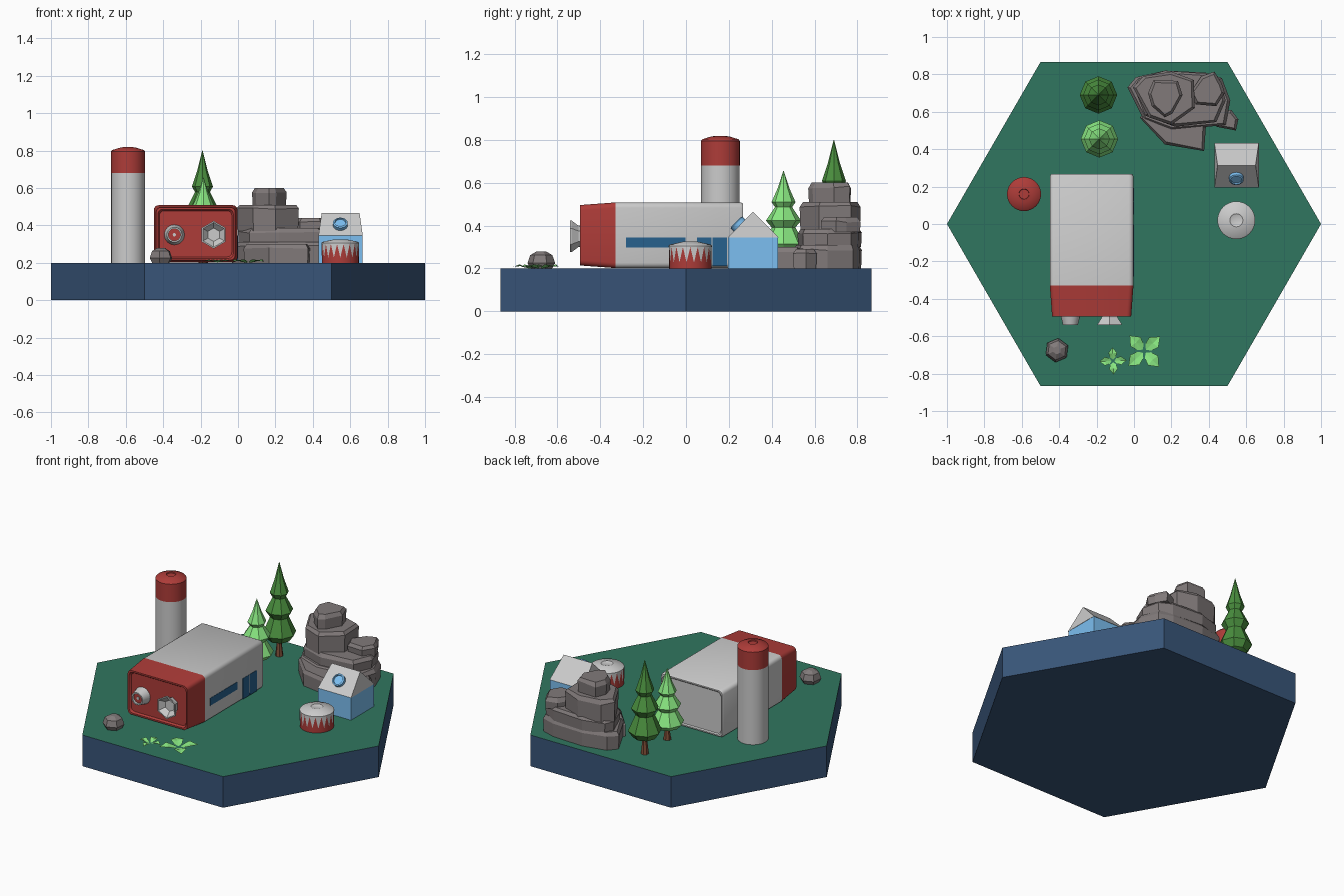
import bpy, bmesh, math, random
from mathutils import Vector

if "Cube" in bpy.data.objects:
    bpy.data.objects.remove(bpy.data.objects["Cube"])
random.seed(4)


def mat(name, r, g, b):
    m = bpy.data.materials.new(name)
    m.diffuse_color = (r, g, b, 1)
    m.use_nodes = True
    m.node_tree.nodes["Principled BSDF"].inputs["Base Color"].default_value = m.diffuse_color
    return m


NAVY = mat("navy", .04, .09, .19)
LAWN = mat("lawn", .03, .18, .115)
RED = mat("red", .42, .045, .04)
LIME = mat("lime", .25, .8, .22)
PINE = mat("pine", .07, .28, .05)
ROCK = mat("rock", .22, .195, .195)
SKY = mat("sky_blue", .2, .52, .88)
GLASS = mat("glass", .02, .12, .27)
BARK = mat("bark", .22, .08, .04)


def finish(name, bm, m=None, loc=(0, 0, 0), rot=(0, 0, 0), smooth=False):
    bmesh.ops.remove_doubles(bm, verts=bm.verts, dist=1e-5)
    bmesh.ops.recalc_face_normals(bm, faces=bm.faces)
    me = bpy.data.meshes.new(name)
    bm.to_mesh(me)
    bm.free()
    ob = bpy.data.objects.new(name, me)
    bpy.context.collection.objects.link(ob)
    ob.location, ob.rotation_euler = loc, rot
    if m:
        me.materials.append(m)
    if smooth:
        bpy.ops.object.select_all(action='DESELECT')
        ob.select_set(True)
        bpy.context.view_layer.objects.active = ob
        bpy.ops.object.shade_smooth_by_angle(angle=math.radians(35))
    return ob


def loft(name, rings, m=None, **kw):
    """Skin a stack of equal rings and cap both ends."""
    bm = bmesh.new()
    vs = [[bm.verts.new(p) for p in ring] for ring in rings]
    n = len(vs[0])
    for a, b in zip(vs, vs[1:]):
        for i in range(n):
            j = (i + 1) % n
            bm.faces.new((a[i], a[j], b[j], b[i]))
    bm.faces.new(vs[0])
    bm.faces.new(vs[-1])
    return finish(name, bm, m, **kw)


def lathe(name, profile, n, m=None, phase=0, **kw):
    ang = [phase + math.tau * i / n for i in range(n)]
    return loft(name, [[(max(r, 1e-3) * math.cos(a), max(r, 1e-3) * math.sin(a), z)
                        for a in ang] for r, z in profile], m, **kw)


def box(name, x0, x1, y0, y1, z0, z1, m=None):
    return loft(name, [[(x0, y0, z), (x1, y0, z), (x1, y1, z), (x0, y1, z)]
                       for z in (z0, z1)], m)


# hexagonal base with a lawn on top
base = lathe("base", [(1, 0), (1, .2)], 6, NAVY)
base.data.materials.append(LAWN)
for p in base.data.polygons:
    if p.normal.z > .5:
        p.material_index = 1


# main hall: rounded section swept along y
def section(y, inset, r=.025):
    pts = []
    for k, (cx, cz) in enumerate([(-.003, .508), (-.45, .508), (-.45, .202), (-.003, .202)]):
        sx = -1 if k in (0, 3) else 1
        sz = -1 if k in (0, 1) else 1
        for s in range(5):
            a = math.pi / 2 * (k + s / 4)
            pts.append((cx + sx * (inset + r) + r * math.cos(a), y,
                        cz + sz * (inset + r) + r * math.sin(a)))
    return pts


loft("hall_front", [section(-.482, .03), section(-.494, .022), section(-.494, .012),
                    section(-.33, 0)], RED, smooth=True)
loft("hall_body", [section(-.33, 0), section(.255, 0), section(.267, .006),
                   section(.267, .014), section(.26, .02)], smooth=True)
# windows and twin doors on the right wall
box("strip_window", -.01, -.001, -.28, -.003, .297, .345, GLASS)
for i, y in enumerate((.052, .124)):
    box(f"door_{i}", -.01, -.001, y, y + .068, .212, .345, GLASS)

# front nozzles
FRONT = (math.pi / 2, 0, 0)
lathe("round_nozzle", [(.054, -.01), (.04, .048), (.032, .048), (.032, .03)], 24,
      loc=(-.34, -.492, .35), rot=FRONT, smooth=True)
lathe("nozzle_disc", [(.032, .028), (.032, .034)], 24, RED, loc=(-.34, -.492, .35), rot=FRONT)
lathe("nozzle_pin", [(.009, .03), (.009, .04)], 12, loc=(-.34, -.492, .35), rot=FRONT)
lathe("hex_horn", [(.045, -.01), (.05, .01), (.074, .042), (.074, .048), (.066, .048), (.036, .016)],
      6, phase=math.pi / 2, loc=(-.13, -.492, .35), rot=FRONT)

# chimney
lathe("chimney", [(.09, .2), (.09, .68)], 32, loc=(-.588, .16, 0), smooth=True)
lathe("chimney_cap", [(.091, .68), (.091, .795), (.084, .803), (.045, .815), (.028, .818),
                      (.026, .812), (0, .812)], 32, RED, loc=(-.588, .16, 0), smooth=True)

# round tank with zigzag skirt
TANK = (.547, .02, 0)
lathe("tank", [(.099, .2), (.099, .305)], 32, RED, loc=TANK, smooth=True)
lathe("tank_roof", [(.101, .3), (.101, .306), (.095, .312), (.035, .325), (.03, .322), (0, .322)],
      32, loc=TANK, smooth=True)
bm = bmesh.new()
TEETH = 18
for i in range(TEETH):
    tri = [bm.verts.new((.1005 * math.cos(a), .1005 * math.sin(a), z)) for a, z in
           [(math.tau * (i + t) / TEETH, z) for t, z in ((0, .3), (.5, .228), (1, .3))]]
    bm.faces.new(tri)
finish("tank_zigzag", bm, loc=TANK)

# small house with gable roof and round skylight
box("house_walls", .43, .665, .197, .43, .2, .345, SKY)
bm = bmesh.new()
c = [bm.verts.new(p) for p in [(.43, .195, .345), (.667, .195, .345), (.667, .432, .345),
                               (.43, .432, .345), (.447, .313, .465), (.65, .313, .465)]]
for f in ((0, 1, 2, 3), (0, 1, 5, 4), (2, 3, 4, 5), (1, 2, 5), (3, 0, 4)):
    bm.faces.new([c[i] for i in f])
finish("house_roof", bm)
TILT = (math.radians(45), 0, 0)
lathe("skylight", [(.039, -.02), (.039, .02), (.03, .024), (.028, .017)], 20, SKY,
      loc=(.547, .25, .4), rot=TILT, smooth=True)


# layered pines
def pine(name, x, y, h, m):
    def z(t):
        return .2 + h * t
    lathe(name + "_trunk", [(.024, .2), (.016, z(.12)), (.016, z(.28))], 7, BARK, loc=(x, y, 0))
    lathe(name + "_crown", [(.02, z(.15)), (.07, z(.18)), (.1, z(.25)), (.055, z(.42)), (.082, z(.49)),
                            (.04, z(.63)), (.056, z(.68)), (.028, z(.82)), (0, z(1))], 8, m, loc=(x, y, 0))


pine("tall_pine", -.19, .69, .6, PINE)
pine("short_pine", -.185, .455, .455, LIME)


# stacked rock slabs with chipped top edges
def slab(name, z0, z1, outline):
    ctr = sum((Vector(p) for p in outline), Vector((0, 0))) / len(outline)

    def ring(z, d, j=0):
        out = []
        for p in outline:
            v = Vector(p) - ctr
            v *= 1 - d / v.length
            out.append((ctr.x + v.x, ctr.y + v.y, z + random.uniform(-j, j)))
        return out
    loft(name, [ring(z0, .004), ring(z1 - .022, 0, .006), ring(z1, .016)], ROCK)


BIG = [(-.035, .73), (.01, .785), (.165, .82), (.38, .81), (.47, .78), (.515, .66),
       (.49, .53), (.2, .5), (.05, .56)]
slab("rock_base", .19, .31, BIG)
slab("rock_step", .3, .385, [(.0, .73), (.03, .78), (.165, .82), (.38, .805), (.46, .77),
                             (.49, .66), (.44, .545), (.22, .52), (.06, .58)])
slab("rock_front", .19, .3, [(.03, .57), (.165, .425), (.375, .39), (.385, .53), (.3, .6), (.1, .62)])
slab("rock_middle", .37, .51, [(-.005, .73), (.05, .79), (.2, .815), (.32, .77), (.325, .62),
                               (.2, .53), (.08, .57)])
slab("rock_top", .5, .6, [(.075, .7), (.105, .77), (.235, .765), (.26, .69), (.205, .59),
                          (.165, .57), (.095, .63)])
slab("rock_right", .37, .44, [(.3, .7), (.36, .79), (.43, .815), (.47, .75), (.485, .7),
                              (.44, .63), (.33, .64)])
slab("rock_corner", .19, .29, [(.45, .6), (.52, .61), (.558, .56), (.545, .5), (.44, .52)])

# loose boulder in front
lathe("boulder", [(.045, .19), (.065, .225), (.052, .262), (.022, .28)], 6, ROCK,
      phase=.4, loc=(-.412, -.675, 0))


# low leafy plants: folded pointed leaves around a centre
def plant(name, x, y, r, turn):
    bm = bmesh.new()
    for i in range(4):
        a = turn + i * math.pi / 2

        def at(d, w, z):
            return bm.verts.new((d * r * math.cos(a) - w * r * math.sin(a),
                                 d * r * math.sin(a) + w * r * math.cos(a), z))
        root, tip, mid = at(.1, 0, .2), at(1, 0, .208), at(.55, 0, .211)
        for s in (-1, 1):
            inner, outer = at(.25, .2 * s, .206), at(.6, .32 * s, .219)
            bm.faces.new((root, mid, inner))
            bm.faces.new((inner, mid, outer))
            bm.faces.new((mid, tip, outer))
    finish(name, bm, LIME, loc=(x, y, 0))


plant("large_plant", .055, -.68, .115, .75)
plant("small_plant", -.112, -.732, .072, .05)
